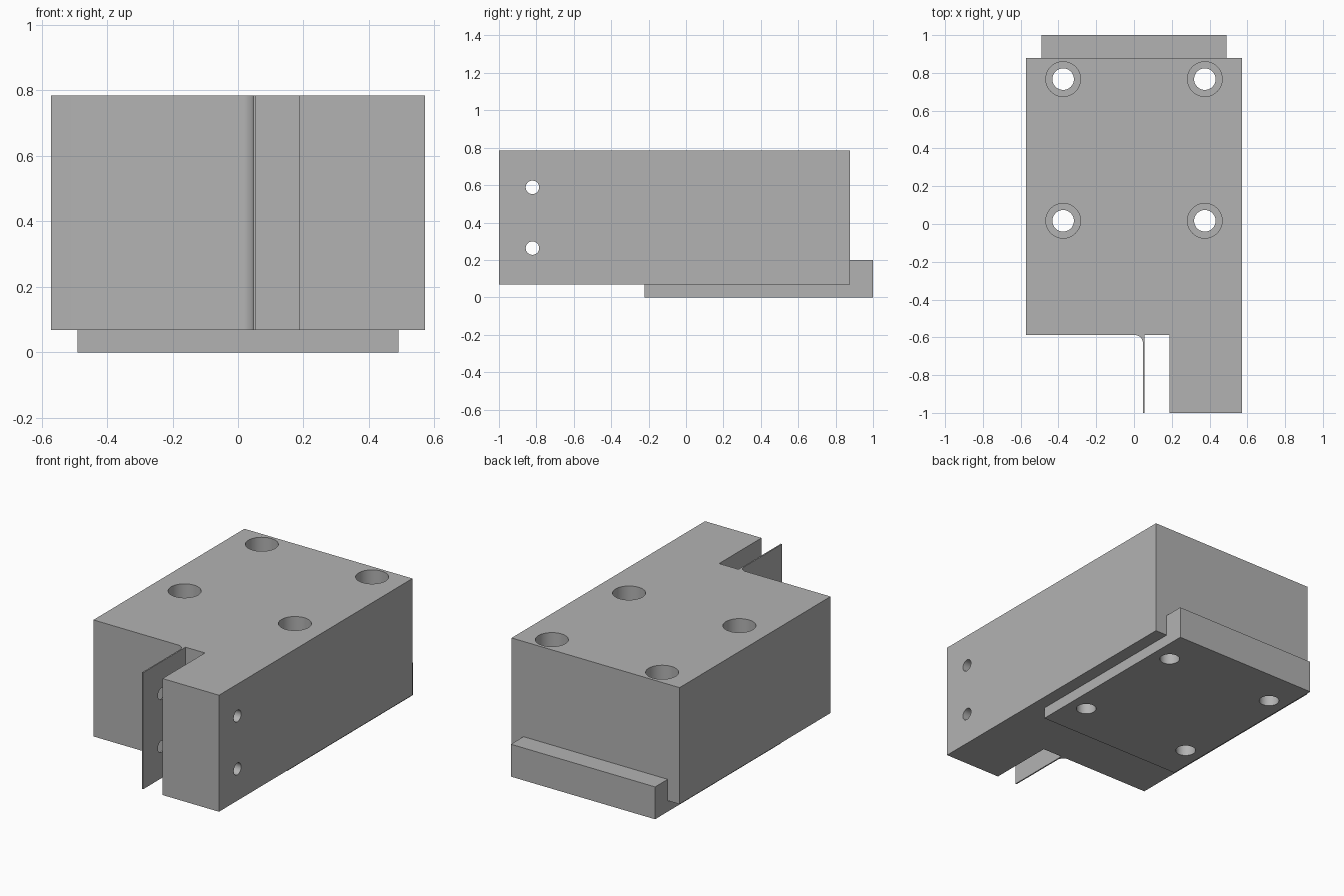
import bpy, bmesh, math
from mathutils import Matrix, Vector

if "Cube" in bpy.data.objects:
    bpy.data.objects.remove(bpy.data.objects["Cube"])

grey = bpy.data.materials.new("machined grey")
grey.diffuse_color = (0.45, 0.45, 0.45, 1)
grey.use_nodes = True
grey.node_tree.nodes["Principled BSDF"].inputs["Base Color"].default_value = grey.diffuse_color


def prism(name, outline, direction, to_3d):
    """Extrude a closed 2D outline along a direction."""
    bm = bmesh.new()
    face = bm.faces.new([bm.verts.new(to_3d(a, b)) for a, b in outline])
    ext = bmesh.ops.extrude_face_region(bm, geom=[face])
    verts = [g for g in ext["geom"] if isinstance(g, bmesh.types.BMVert)]
    bmesh.ops.translate(bm, verts=verts, vec=direction)
    bmesh.ops.recalc_face_normals(bm, faces=bm.faces)
    mesh = bpy.data.meshes.new(name)
    bm.to_mesh(mesh)
    bm.free()
    mesh.materials.append(grey)
    ob = bpy.data.objects.new(name, mesh)
    bpy.context.collection.objects.link(ob)
    return ob


def drill(ob, start, end, radius):
    """Cut a round hole between two points."""
    start, end = Vector(start), Vector(end)
    axis = end - start
    rot = axis.to_track_quat('Z', 'Y').to_matrix().to_4x4()
    bpy.ops.mesh.primitive_cylinder_add(vertices=48, radius=radius, depth=axis.length)
    cutter = bpy.context.object
    cutter.data.transform(Matrix.Translation((start + end) / 2) @ rot)
    cutter.data.materials.append(grey)
    cutter.hide_render = True
    mod = ob.modifiers.new("hole", 'BOOLEAN')
    mod.operation, mod.solver, mod.object = 'DIFFERENCE', 'EXACT', cutter
    bpy.context.view_layer.objects.active = ob
    bpy.ops.object.modifier_apply(modifier=mod.name)
    bpy.data.objects.remove(cutter)


BOTTOM, TOP = 0.068, 0.784
BACK, FRONT, STEP = 0.878, -1.0, -0.588

# Main block: step at front left, thin filleted blade, slot and arm
r = 0.042
fillet = [(0.047 - r + r * math.cos(a), STEP - r + r * math.sin(a))
          for a in (math.radians(90 - 90 * i / 12) for i in range(13))]
outline = ([(-0.571, BACK), (-0.571, STEP)] + fillet +
           [(0.047, FRONT), (0.055, FRONT), (0.055, STEP), (0.187, STEP),
            (0.187, FRONT), (0.571, FRONT), (0.571, BACK)])
block = prism("main_block", outline, (0, 0, TOP - BOTTOM), lambda x, y: (x, y, BOTTOM))

# Base plate with raised back lip
plate = prism("base_plate",
              [(-0.222, 0), (1, 0), (1, 0.199), (BACK, 0.199), (BACK, BOTTOM), (-0.222, BOTTOM)],
              (0.98, 0, 0), lambda y, z: (-0.49, y, z))

# Counterbored bolt holes through block and plate
for x in (-0.375, 0.375):
    for y in (0.017, 0.767):
        for part in (block, plate):
            drill(part, (x, y, -0.1), (x, y, 0.9), 0.057)
        drill(block, (x, y, 0.32), (x, y, 0.9), 0.092)

# Cross holes through arm and blade
for z in (0.263, 0.588):
    drill(block, (0, -0.821, z), (0.7, -0.821, z), 0.036)

# Smooth round surfaces, sharp edges kept
for part in (block, plate):
    bpy.ops.object.select_all(action='DESELECT')
    part.select_set(True)
    bpy.context.view_layer.objects.active = part
    bpy.ops.object.shade_smooth_by_angle(angle=math.radians(30))
